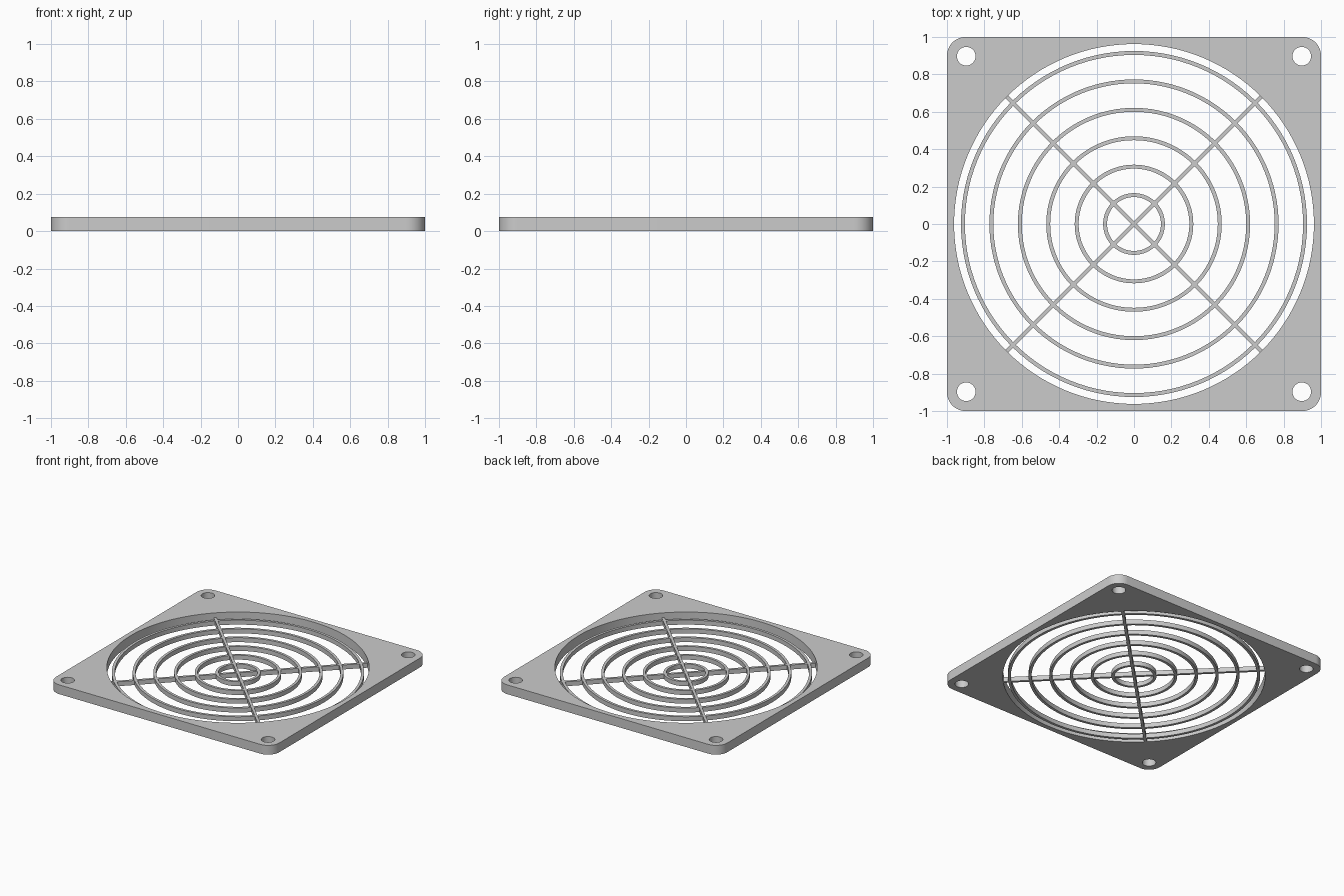
import bpy
import bmesh
from math import sin, cos, asin, pi

default_cube = bpy.data.objects.get("Cube")
if default_cube:
    bpy.data.objects.remove(default_cube, do_unlink=True)

FRAME_HEIGHT = 0.075
GRILLE_HEIGHT = 0.036
OPENING = 0.962
RING_WIDTH = 0.021
HALF_SPOKE = 0.0105
RING_RADII = [0.165 + 0.152 * i for i in range(6)]   # outer radius of each ring

grey = bpy.data.materials.new("plain grey")
grey.use_nodes = True
grey.diffuse_color = (0.6, 0.6, 0.6, 1)
grey.node_tree.nodes["Principled BSDF"].inputs["Base Color"].default_value = (0.6, 0.6, 0.6, 1)


def arc(radius, start, end, steps, cx=0, cy=0):
    angles = [start + (end - start) * i / steps for i in range(steps + 1)]
    return [(cx + radius * cos(a), cy + radius * sin(a)) for a in angles]


def circle(radius, steps, cx=0, cy=0):
    return arc(radius, 0, 2 * pi, steps, cx, cy)[:-1]


def turned(points, angle):
    c, s = cos(angle), sin(angle)
    return [(x * c - y * s, x * s + y * c) for x, y in points]


def plate(name, outlines, height):
    """Flat plate on the ground: first outline is the edge, the rest are holes."""
    curve = bpy.data.curves.new(name, "CURVE")
    curve.dimensions = "2D"
    curve.fill_mode = "BOTH"
    curve.extrude = height / 2
    for points in outlines:
        spline = curve.splines.new("POLY")
        spline.points.add(len(points) - 1)
        for p, (x, y) in zip(spline.points, points):
            p.co = (x, y, 0, 1)
        spline.use_cyclic_u = True
    obj = bpy.data.objects.new(name, curve)
    bpy.context.collection.objects.link(obj)
    bpy.ops.object.select_all(action="DESELECT")
    obj.select_set(True)
    bpy.context.view_layer.objects.active = obj
    bpy.ops.object.convert(target="MESH")
    obj = bpy.context.view_layer.objects.active
    # Weld caps to walls and rest the plate on the ground
    bm = bmesh.new()
    bm.from_mesh(obj.data)
    bmesh.ops.remove_doubles(bm, verts=bm.verts, dist=0.00005)
    bmesh.ops.translate(bm, verts=bm.verts, vec=(0, 0, height / 2))
    bmesh.ops.recalc_face_normals(bm, faces=bm.faces)
    bm.to_mesh(obj.data)
    bm.free()
    obj.data.materials.clear()
    obj.data.materials.append(grey)
    bpy.ops.object.shade_smooth_by_angle()
    return obj


# Square frame with rounded corners, a round opening and four screw holes
quarter = pi / 2
corner = arc(0.1, 0, quarter, 12, 0.9, 0.9)
edge = [p for k in range(4) for p in turned(corner, k * quarter)]
screw_holes = [circle(0.05, 32, x, y) for x in (-0.897, 0.897) for y in (-0.897, 0.897)]
plate("frame", [edge, circle(OPENING, 128)] + screw_holes, FRAME_HEIGHT)


# Grille of rings and diagonal spokes, whose ends run into the frame
def spoke_arc(radius, steps=28):
    """Quarter arc between two neighbouring spokes."""
    a = asin(HALF_SPOKE / radius)
    return arc(radius, a, quarter - a, steps)


tips = spoke_arc(OPENING + 0.004, 1)
rim = [tips[0]] + spoke_arc(RING_RADII[-1]) + [tips[1]]
cells = [spoke_arc(RING_RADII[0] - RING_WIDTH) + [(HALF_SPOKE, HALF_SPOKE)]]
for inner, outer in zip(RING_RADII, RING_RADII[1:]):
    cells.append(spoke_arc(outer - RING_WIDTH) + spoke_arc(inner)[::-1])

turns = [pi / 4 + k * quarter for k in range(4)]
outline = [p for t in turns for p in turned(rim, t)]
openings = [turned(cell, t) for t in turns for cell in cells]
plate("grille", [outline] + openings, GRILLE_HEIGHT)
